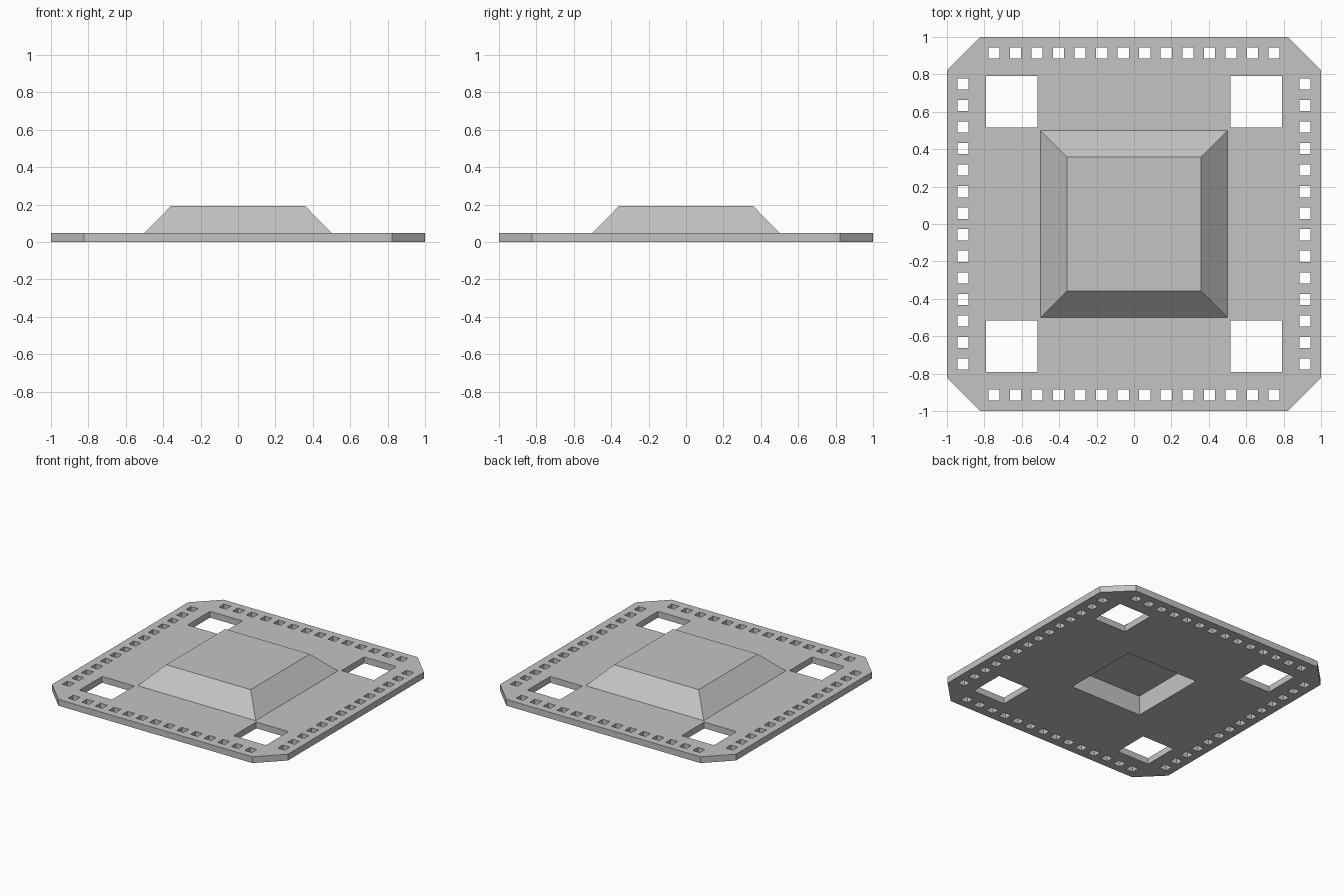
import bpy
import bmesh

cube = bpy.data.objects.get("Cube")
if cube:
    bpy.data.objects.remove(cube, do_unlink=True)

THICK, TOP = 0.048, 0.193      # plate top, raised block top
POCKET_Z = 0.15                # ceiling of the underside pocket

grey = bpy.data.materials.new("plain grey")
grey.use_nodes = True
colour = (0.55, 0.55, 0.55, 1)
grey.diffuse_color = colour
grey.node_tree.nodes["Principled BSDF"].inputs["Base Color"].default_value = colour


def add_solid(bm, lower, upper, z0, z1):
    """Closed solid between two matching counter-clockwise outlines."""
    a = [bm.verts.new((x, y, z0)) for x, y in lower]
    b = [bm.verts.new((x, y, z1)) for x, y in upper]
    bm.faces.new(a[::-1])
    bm.faces.new(b)
    for i in range(len(a)):
        j = (i + 1) % len(a)
        bm.faces.new((a[i], a[j], b[j], b[i]))


def square(h, cx=0, cy=0):
    return [(cx - h, cy - h), (cx + h, cy - h), (cx + h, cy + h), (cx - h, cy + h)]


def make_object(name, bm):
    mesh = bpy.data.meshes.new(name)
    bm.to_mesh(mesh)
    bm.free()
    mesh.materials.append(grey)
    obj = bpy.data.objects.new(name, mesh)
    bpy.context.collection.objects.link(obj)
    return obj


def apply_boolean(target, tool, operation):
    mod = target.modifiers.new(operation.lower(), "BOOLEAN")
    mod.object, mod.operation, mod.solver = tool, operation, "EXACT"
    bpy.context.view_layer.objects.active = target
    bpy.ops.object.modifier_apply(modifier=mod.name)
    bpy.data.objects.remove(tool, do_unlink=True)


# Octagonal plate with chamfered corners
c = 0.823
outline = [(-c, -1), (c, -1), (1, -c), (1, c), (c, 1), (-c, 1), (-1, c), (-1, -c)]
bm = bmesh.new()
add_solid(bm, outline, outline, 0, THICK)
plate = make_object("carrier_plate", bm)

# Raised block with sloping sides, sunk a little into the plate for the union
bm = bmesh.new()
slope = (0.5 - 0.358) / (TOP - THICK)
sunk = 0.02
add_solid(bm, square(0.5 + slope * (THICK - sunk)), square(0.358), sunk, TOP)
apply_boolean(plate, make_object("raised_block", bm), "UNION")

# Cutters: underside pocket, corner windows and rows of small holes
bm = bmesh.new()
add_solid(bm, square(0.305), square(0.305), -0.1, POCKET_Z)
openings = [(0.137, sx * 0.653, sy * 0.653) for sx in (-1, 1) for sy in (-1, 1)]
for i in range(14):
    t = (i - 6.5) * 0.1152
    for side in (-0.914, 0.914):
        openings += [(0.03, t, side), (0.03, side, t)]
for opening in openings:
    add_solid(bm, square(*opening), square(*opening), -0.1, 0.1)
cutters = make_object("opening_cutters", bm)
cutters.hide_render = True
apply_boolean(plate, cutters, "DIFFERENCE")
